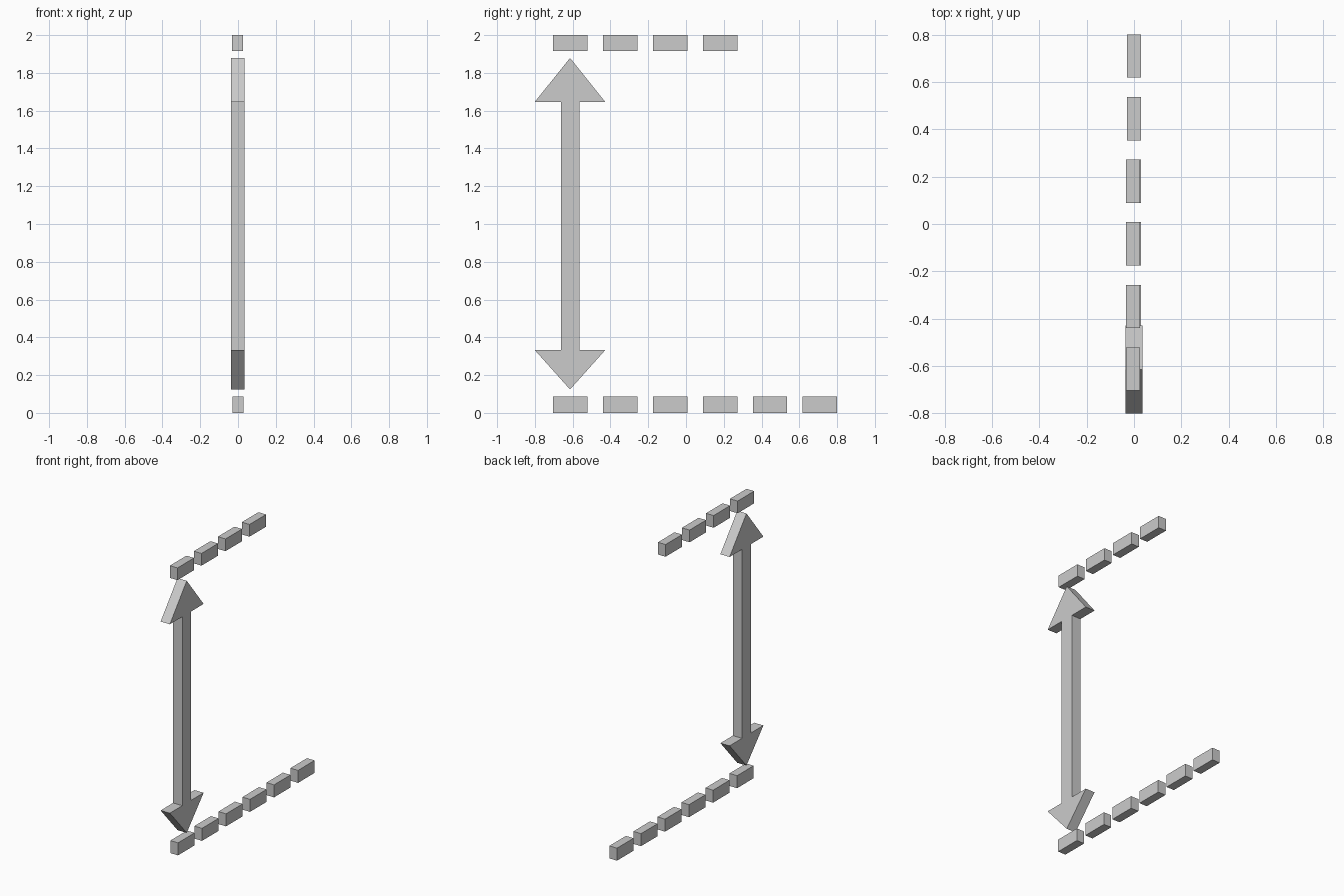
import bpy
import bmesh

if "Cube" in bpy.data.objects:
    bpy.data.objects.remove(bpy.data.objects["Cube"])


def extrude_profile(name, points, x0, x1):
    """Closed (y, z) outline extruded along x."""
    bm = bmesh.new()
    face = bm.faces.new([bm.verts.new((x0, y, z)) for y, z in points])
    new = bmesh.ops.extrude_face_region(bm, geom=[face])["geom"]
    verts = [g for g in new if isinstance(g, bmesh.types.BMVert)]
    bmesh.ops.translate(bm, verts=verts, vec=(x1 - x0, 0, 0))
    bmesh.ops.recalc_face_normals(bm, faces=bm.faces)
    mesh = bpy.data.meshes.new(name)
    bm.to_mesh(mesh)
    bm.free()
    obj = bpy.data.objects.new(name, mesh)
    bpy.context.collection.objects.link(obj)
    return obj


# Double-headed dimension arrow: right half, then mirrored half
CENTRE = -0.614
half = [(0.05, 0.332), (0.186, 0.332), (0, 0.124)][::-1]
half = [(0, 0.124), (0.186, 0.332), (0.049, 0.332),
        (0.049, 1.647), (0.186, 1.647), (0, 1.879)]
outline = [(CENTRE + y, z) for y, z in half]
outline += [(CENTRE - y, z) for y, z in half[-2:0:-1]]
extrude_profile("double_arrow", outline, -0.036, 0.035)


# Rows of dashes marking the lower and upper limits
def dash_row(name, count, z0, z1, x0, x1):
    for i in range(count):
        y0 = -0.703 + i * 0.2642
        y1 = y0 + 0.182
        extrude_profile(f"{name}_{i + 1}",
                        [(y0, z0), (y1, z0), (y1, z1), (y0, z1)], x0, x1)


dash_row("lower_dash", 6, 0.0, 0.087, -0.029, 0.03)
dash_row("upper_dash", 4, 1.915, 2.0, -0.033, 0.026)
